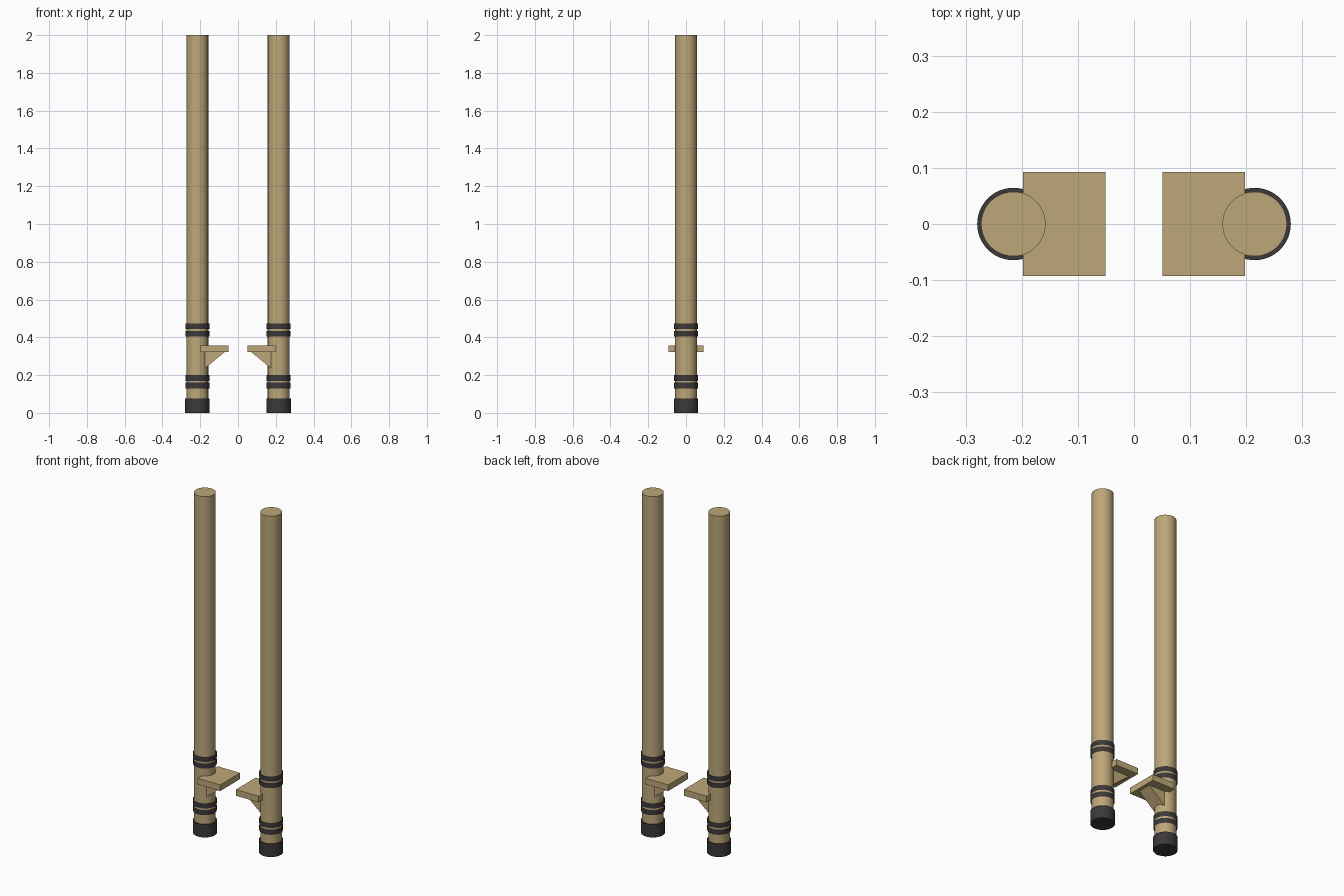
import bpy, bmesh, math

if "Cube" in bpy.data.objects:
    bpy.data.objects.remove(bpy.data.objects["Cube"])

def material(name, rgb):
    m = bpy.data.materials.new(name)
    m.diffuse_color = (*rgb, 1)
    m.use_nodes = True
    m.node_tree.nodes["Principled BSDF"].inputs["Base Color"].default_value = m.diffuse_color
    return m

WOOD = material("tan wood", (0.51, 0.39, 0.19))
RUBBER = material("dark rubber", (0.045, 0.04, 0.042))
POLE_X = 0.215

def finish(name, bm, mat, smooth=False):
    bmesh.ops.recalc_face_normals(bm, faces=bm.faces)
    mesh = bpy.data.meshes.new(name)
    bm.to_mesh(mesh)
    bm.free()
    mesh.materials.append(mat)
    ob = bpy.data.objects.new(name, mesh)
    bpy.context.collection.objects.link(ob)
    if smooth:
        bpy.ops.object.select_all(action='DESELECT')
        ob.select_set(True)
        bpy.context.view_layer.objects.active = ob
        bpy.ops.object.shade_smooth_by_angle(angle=math.radians(35))
    return ob

def tube(name, x, r, z0, z1, mat, caps=True):
    bm = bmesh.new()
    bmesh.ops.create_cone(bm, cap_ends=caps, segments=48, radius1=r, radius2=r, depth=z1 - z0)
    bmesh.ops.translate(bm, verts=bm.verts, vec=(x, 0, (z0 + z1) / 2))
    return finish(name, bm, mat, True)

def prism(name, profile, half_depth, mat):
    # x-z outline extruded along y
    bm = bmesh.new()
    face = bm.faces.new([bm.verts.new((x, -half_depth, z)) for x, z in profile])
    ext = bmesh.ops.extrude_face_region(bm, geom=[face])
    verts = [v for v in ext["geom"] if isinstance(v, bmesh.types.BMVert)]
    bmesh.ops.translate(bm, verts=verts, vec=(0, 2 * half_depth, 0))
    return finish(name, bm, mat)

for side, s in (("left", -1), ("right", 1)):
    x = s * POLE_X
    tube(f"{side}_pole", x, 0.0575, 0.01, 2.0, WOOD)
    tube(f"{side}_foot_cap", x, 0.0645, 0.0, 0.075, RUBBER)
    # open wrapped bands above and below the step
    for i, (z0, z1) in enumerate(((0.13, 0.16), (0.17, 0.20), (0.404, 0.434), (0.443, 0.473))):
        tube(f"{side}_band_{i + 1}", x, 0.063, z0, z1, RUBBER, caps=False)
    # step plate and its wedge support
    prism(f"{side}_step", [(s * a, z) for a, z in
          ((0.051, 0.322), (0.198, 0.322), (0.198, 0.358), (0.051, 0.358))], 0.0925, WOOD)
    prism(f"{side}_step_bracket", [(s * a, z) for a, z in
          ((0.07, 0.322), (0.175, 0.322), (0.175, 0.236))], 0.042, WOOD)
